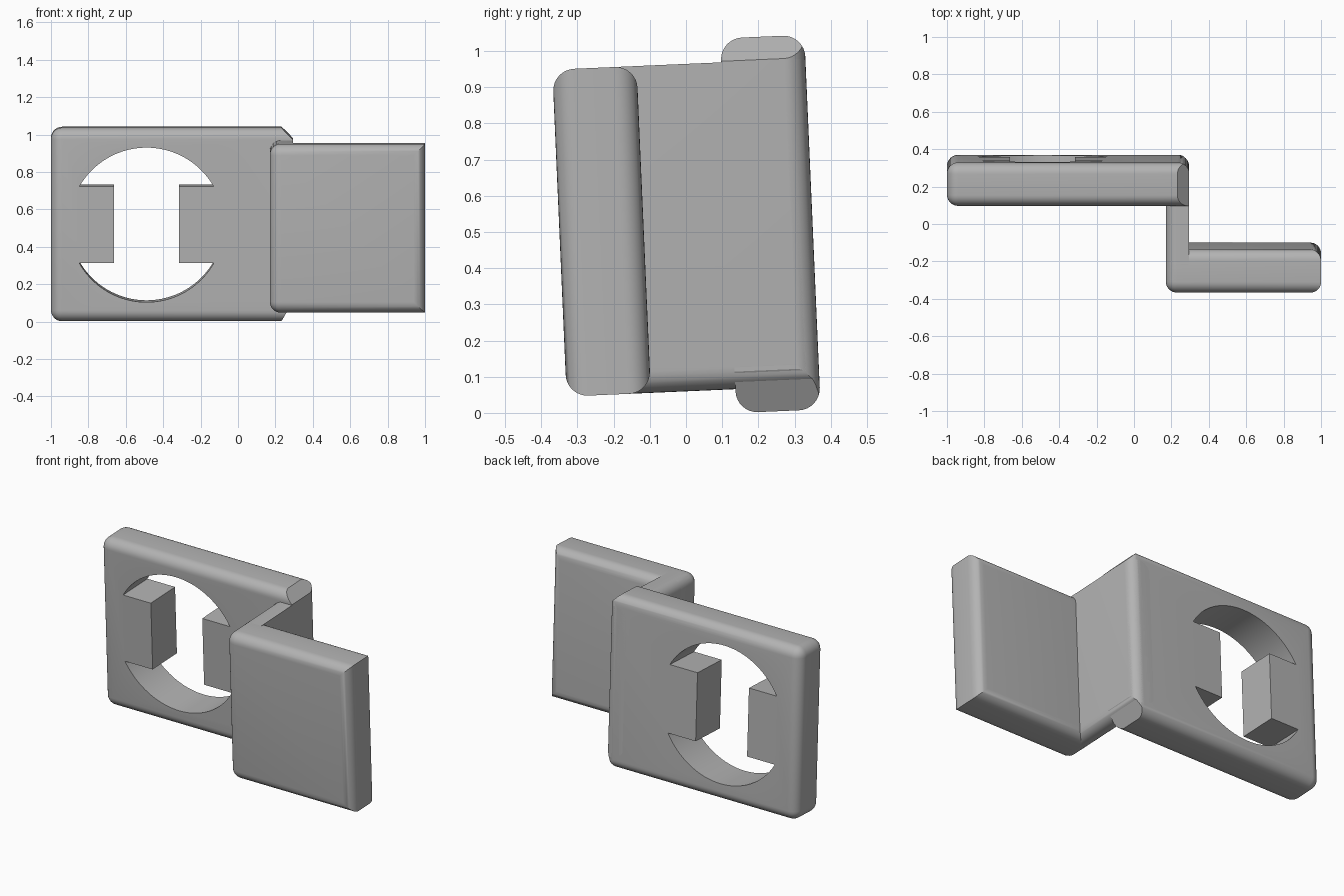
import bpy, bmesh, math
from mathutils import Vector, Matrix

cube = bpy.data.objects.get("Cube")
if cube:
    bpy.data.objects.remove(cube, do_unlink=True)

grey = bpy.data.materials.new("plain grey")
grey.use_nodes = True
colour = (0.45, 0.45, 0.45, 1)
grey.diffuse_color = colour
grey.node_tree.nodes["Principled BSDF"].inputs["Base Color"].default_value = colour

# The whole bracket leans slightly forward about its middle
LEAN = Matrix.Translation((0, 0, 0.522 - 0.01)) @ Matrix.Rotation(math.radians(2.5), 4, 'X')
HALF_TALL, HALF_LOW = 0.518, 0.452
ROUND = 0.06


def finish(name, bm):
    bmesh.ops.recalc_face_normals(bm, faces=bm.faces)
    mesh = bpy.data.meshes.new(name)
    bm.to_mesh(mesh)
    bm.free()
    obj = bpy.data.objects.new(name, mesh)
    bpy.context.collection.objects.link(obj)
    mesh.materials.append(grey)
    obj.matrix_world = LEAN
    return obj


def rounded_box(x, y, half, is_sharp):
    """Box with every edge rounded except those picked by is_sharp(direction, side)."""
    bm = bmesh.new()
    bmesh.ops.create_cube(bm, size=1)
    edges = []
    for e in bm.edges:
        a, b = (v.co for v in e.verts)
        axis = "xyz"[max(range(3), key=lambda i: abs(a[i] - b[i]))]
        side = [round((a[i] + b[i])) for i in range(3)]
        if not is_sharp(axis, side):
            edges.append(e)
    for v in bm.verts:
        v.co = Vector((x[v.co.x > 0], y[v.co.y > 0], half if v.co.z > 0 else -half))
    bmesh.ops.bevel(bm, geom=edges, offset=ROUND, segments=8, profile=0.5, affect='EDGES')
    return bm


def smooth(obj):
    bpy.ops.object.select_all(action='DESELECT')
    obj.select_set(True)
    bpy.context.view_layer.objects.active = obj
    bpy.ops.object.shade_smooth_by_angle(angle=math.radians(25))


# Front plate: outer end keeps square top and bottom corners
bm = rounded_box((0.17, 1.0), (-0.35, -0.117), HALF_LOW,
                 lambda axis, s: axis == "y" and s[0] > 0)
smooth(finish("front_plate", bm))

# Connecting web: rounded outside corner, square inner top edge
bm = rounded_box((0.17, 0.295), (-0.28, 0.35), HALF_LOW,
                 lambda axis, s: s[1] < 0 or axis == "x" or (axis == "z" and s[0] < 0)
                 or (axis == "y" and s[0] > 0 and s[2] > 0))
smooth(finish("connecting_web", bm))

# Back plate: rounded bar with its two inner corners cut off
bm = rounded_box((-1.0, 0.295), (0.117, 0.35), HALF_TALL,
                 lambda axis, s: s[0] > 0 and (axis == "y" or s[1] < 0))
for sign, slope in ((1, 1.0), (-1, 0.55)):
    geom = bm.verts[:] + bm.edges[:] + bm.faces[:]
    cut = bmesh.ops.bisect_plane(bm, geom=geom, plane_co=(0.232, 0, sign * HALF_TALL),
                                 plane_no=(1, 0, sign * slope), clear_outer=True)
    rim = [e for e in cut["geom_cut"] if isinstance(e, bmesh.types.BMEdge)]
    bmesh.ops.contextual_create(bm, geom=rim)
back = finish("back_plate", bm)

# Round opening with two square tabs left standing on its sides
RADIUS, TAB, SLOT, CENTRE = 0.4136, 0.205, 0.173, -0.489
start = math.asin(TAB / RADIUS)
arc = [start + (math.pi - 2 * start) * i / 40 for i in range(41)]
upper = [(RADIUS * math.cos(a), RADIUS * math.sin(a)) for a in arc]
upper = [(SLOT, TAB)] + upper + [(-SLOT, TAB)]
outline = upper + [(-x, -z) for x, z in upper]
bm = bmesh.new()
face = bm.faces.new([bm.verts.new((CENTRE + x, 0, z)) for x, z in outline])
extrusion = bmesh.ops.extrude_face_region(bm, geom=[face])
moved = [v for v in extrusion["geom"] if isinstance(v, bmesh.types.BMVert)]
bmesh.ops.translate(bm, verts=moved, vec=(0, 0.6, 0))
cutter = finish("opening_cutter", bm)

mod = back.modifiers.new("opening", 'BOOLEAN')
mod.operation = 'DIFFERENCE'
mod.solver = 'EXACT'
mod.object = cutter
bpy.context.view_layer.update()
bpy.ops.object.select_all(action='DESELECT')
back.select_set(True)
bpy.context.view_layer.objects.active = back
bpy.ops.object.modifier_apply(modifier=mod.name)
bpy.data.objects.remove(cutter, do_unlink=True)
smooth(back)
